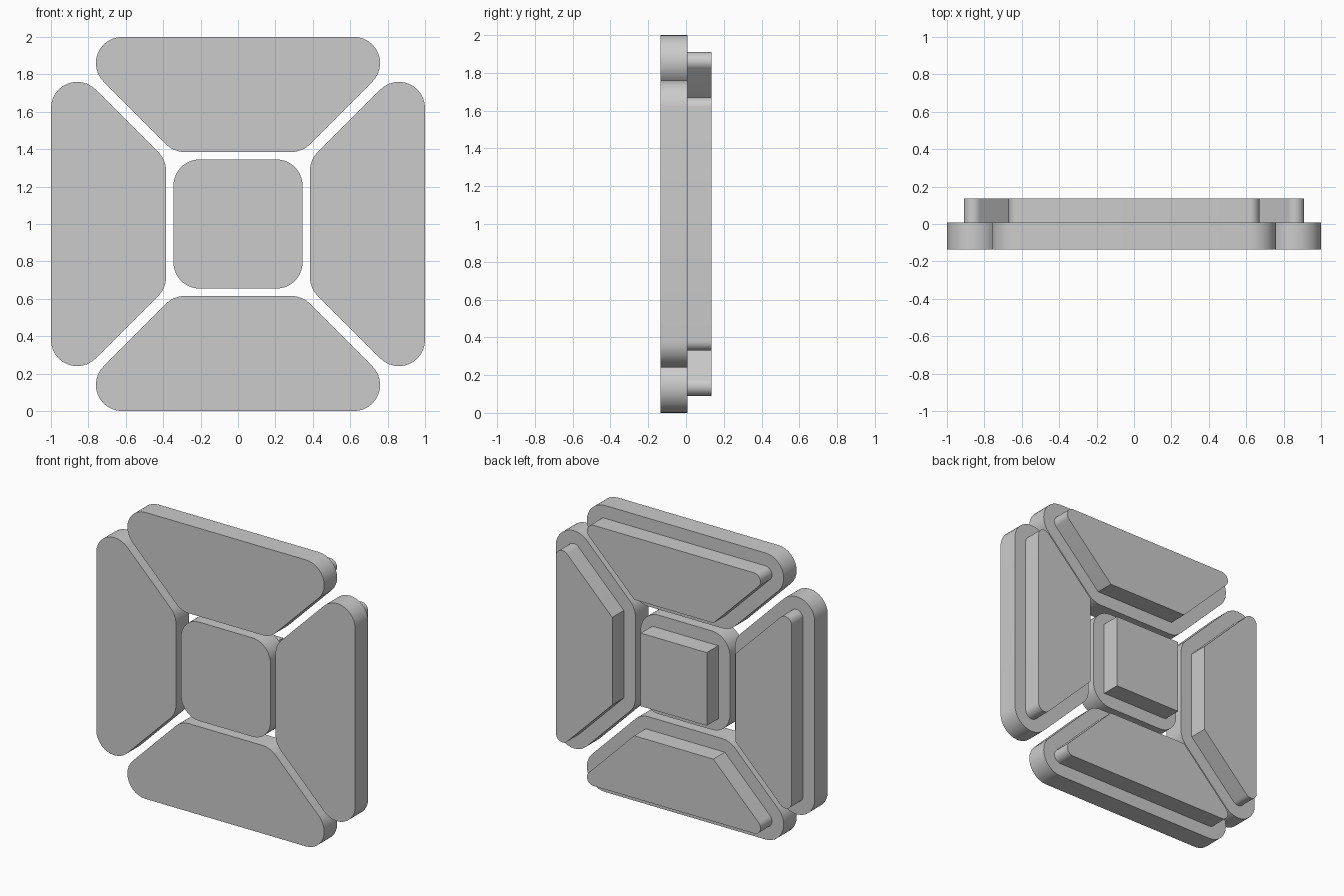
import bpy
import bmesh
import math
from mathutils import Vector, Matrix

cube = bpy.data.objects.get("Cube")
if cube:
    bpy.data.objects.remove(cube, do_unlink=True)

CENTRE_Z = 1.0
FRONT_Y, STEP_Y, BACK_Y = -0.135, 0.008, 0.135
RIM, INSET_RIM = 0.14, 0.05      # outward offset of the front and back plates
ARC_STEPS = 12

grey = bpy.data.materials.new("plain grey")
grey.use_nodes = True
colour = (0.6, 0.6, 0.6, 1.0)
grey.diffuse_color = colour
grey.node_tree.nodes["Principled BSDF"].inputs["Base Color"].default_value = colour


def offset_outline(core, distance, rounded):
    """Grow a counter-clockwise convex polygon, with round or mitred corners."""
    outline = []
    count = len(core)
    for i, point in enumerate(core):
        before = (point - core[i - 1]).normalized()
        after = (core[(i + 1) % count] - point).normalized()
        n1 = Vector((before.y, -before.x))
        n2 = Vector((after.y, -after.x))
        if rounded[i]:
            start = math.atan2(n1.y, n1.x)
            turn = math.acos(max(-1.0, min(1.0, n1.dot(n2))))
            for k in range(ARC_STEPS + 1):
                a = start + turn * k / ARC_STEPS
                outline.append(point + distance * Vector((math.cos(a), math.sin(a))))
        else:
            outline.append(point + (n1 + n2) * (distance / (1 + n1.dot(n2))))
    return outline


def make_plate(name, outline, y0, y1):
    """Extrude an upright outline from y0 back to y1."""
    bm = bmesh.new()
    face = bm.faces.new([bm.verts.new((p.x, y0, p.y + CENTRE_Z)) for p in outline])
    result = bmesh.ops.extrude_face_region(bm, geom=[face])
    moved = [g for g in result["geom"] if isinstance(g, bmesh.types.BMVert)]
    bmesh.ops.translate(bm, verts=moved, vec=(0, y1 - y0, 0))
    bmesh.ops.recalc_face_normals(bm, faces=bm.faces[:])
    mesh = bpy.data.meshes.new(name)
    bm.to_mesh(mesh)
    bm.free()
    mesh.materials.append(grey)
    obj = bpy.data.objects.new(name, mesh)
    bpy.context.collection.objects.link(obj)
    bpy.ops.object.select_all(action="DESELECT")
    obj.select_set(True)
    bpy.context.view_layer.objects.active = obj
    bpy.ops.object.shade_smooth_by_angle(angle=math.radians(30))


def make_button(name, core, back_rounded):
    """A wide rounded front plate with a smaller raised plate behind it."""
    front = offset_outline(core, RIM, [True] * len(core))
    back = offset_outline(core, INSET_RIM, back_rounded)
    make_plate(name + "_front_plate", front, FRONT_Y, STEP_Y)
    make_plate(name + "_back_plate", back, STEP_Y, BACK_Y)


# Four trapezoid buttons around the middle
trapezoid = [Vector(p) for p in
             ((-0.62, 0.86), (-0.285, 0.525), (0.285, 0.525), (0.62, 0.86))]
for i, side in enumerate(("top", "right", "bottom", "left")):
    turn = Matrix.Rotation(i * math.pi / 2, 2)
    make_button(side + "_button", [turn @ p for p in trapezoid],
                [True, False, False, True])

# Square centre button
h = 0.205
square = [Vector(p) for p in ((-h, -h), (h, -h), (h, h), (-h, h))]
make_button("centre_button", square, [False] * 4)
